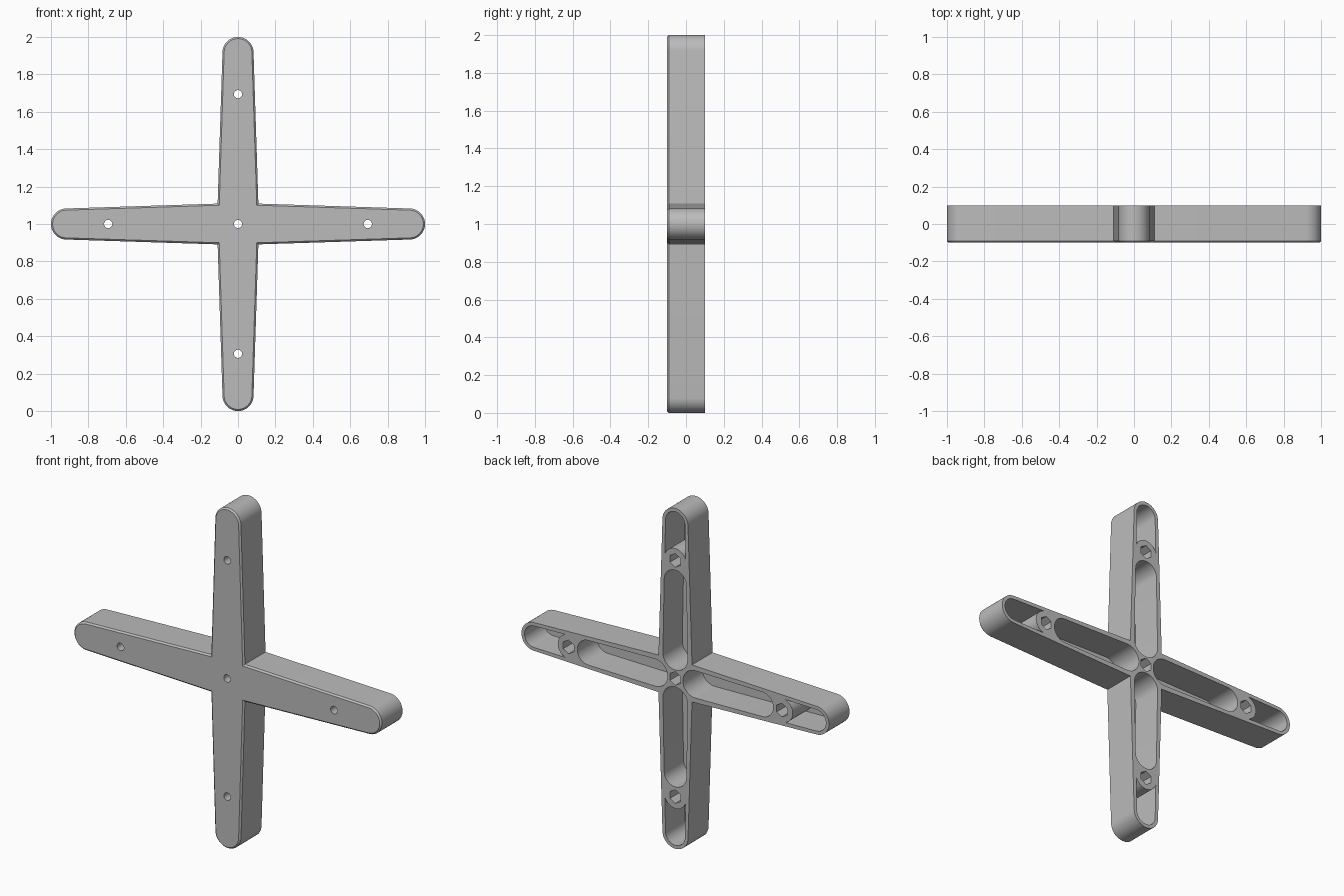
import bpy, bmesh
from math import cos, sin, pi, radians
from mathutils import Vector, Matrix

if "Cube" in bpy.data.objects:
    bpy.data.objects.remove(bpy.data.objects["Cube"])

HALF = 0.1      # half the thickness
FLOOR = -0.08   # bottom of the pockets
SEAT = -0.05    # bottom of the nut recesses
HOLE_R = 0.694  # distance of the arm holes from the centre

grey = bpy.data.materials.new("plain grey")
grey.use_nodes = True
grey.diffuse_color = (0.5, 0.5, 0.5, 1)
grey.node_tree.nodes["Principled BSDF"].inputs["Base Color"].default_value = (0.5, 0.5, 0.5, 1)


def arc(centre, radius, start, end, steps):
    return [Vector((centre + radius * cos(a), radius * sin(a)))
            for a in (radians(start + (end - start) * i / steps) for i in range(steps + 1))]


def turned(points, quarter):
    turn = Matrix.Rotation(quarter * pi / 2, 2)
    return [turn @ p for p in points]


def prism(bm, points, y0, y1):
    """Extrude a flat outline from y0 to y1; returns the face at y0."""
    face = bm.faces.new([bm.verts.new((p.x, y0, 1 + p.y)) for p in points])
    ring = bmesh.ops.extrude_face_region(bm, geom=[face], use_keep_orig=True)
    moved = [v for v in ring["geom"] if isinstance(v, bmesh.types.BMVert)]
    bmesh.ops.translate(bm, verts=moved, vec=(0, y1 - y0, 0))
    return face


def finish(bm, name):
    bmesh.ops.recalc_face_normals(bm, faces=bm.faces)
    mesh = bpy.data.meshes.new(name)
    bm.to_mesh(mesh)
    bm.free()
    mesh.materials.append(grey)
    obj = bpy.data.objects.new(name, mesh)
    bpy.context.collection.objects.link(obj)
    return obj


# Cross body: four tapered arms with round tips, chamfered front rim
arm = [Vector((0.109, -0.109))] + arc(0.917, 0.083, -88, 88, 24)
outline = [p for q in range(4) for p in turned(arm, q)]
bm = bmesh.new()
front = prism(bm, outline, -HALF, HALF)
bmesh.ops.bevel(bm, geom=list(front.edges), offset=0.009, segments=1, affect='EDGES')
body = finish(bm, "cross_body")

# Pockets open at the back: a long one and a tip one in each arm
long_pocket = arc(0.13, 0.08, 91, 269, 20) + arc(0.565, 0.072, -89, 89, 20)
tip_pocket = arc(0.917, 0.063, -88, 88, 20) + arc(HOLE_R, 0.07, 75, -75, 16)
bm = bmesh.new()
for q in range(4):
    for pocket in (long_pocket, tip_pocket):
        prism(bm, turned(pocket, q), FLOOR, 0.2)
pockets = finish(bm, "pocket_cutter")

# Screw holes and hexagonal nut recesses
spots = [Vector((0, 0))] + [turned([Vector((HOLE_R, 0))], q)[0] for q in range(4)]


def cutter(name, radius, sides, y0):
    bm = bmesh.new()
    for s in spots:
        ring = [s + Vector((radius * sin(2 * pi * i / sides), radius * cos(2 * pi * i / sides)))
                for i in range(sides)]
        prism(bm, ring, y0, 0.2)
    return finish(bm, name)


nuts = cutter("nut_cutter", 0.04, 6, SEAT)
holes = cutter("hole_cutter", 0.022, 24, -0.2)

bpy.context.view_layer.objects.active = body
for tool in (pockets, nuts, holes):
    tool.hide_render = True
    mod = body.modifiers.new(tool.name, 'BOOLEAN')
    mod.operation = 'DIFFERENCE'
    mod.solver = 'EXACT'
    mod.object = tool
    bpy.ops.object.modifier_apply(modifier=mod.name)
    bpy.data.objects.remove(tool)

# Smooth round walls, keep the edges crisp
bpy.ops.object.select_all(action='DESELECT')
body.select_set(True)
bpy.ops.object.shade_smooth_by_angle(angle=radians(25))
